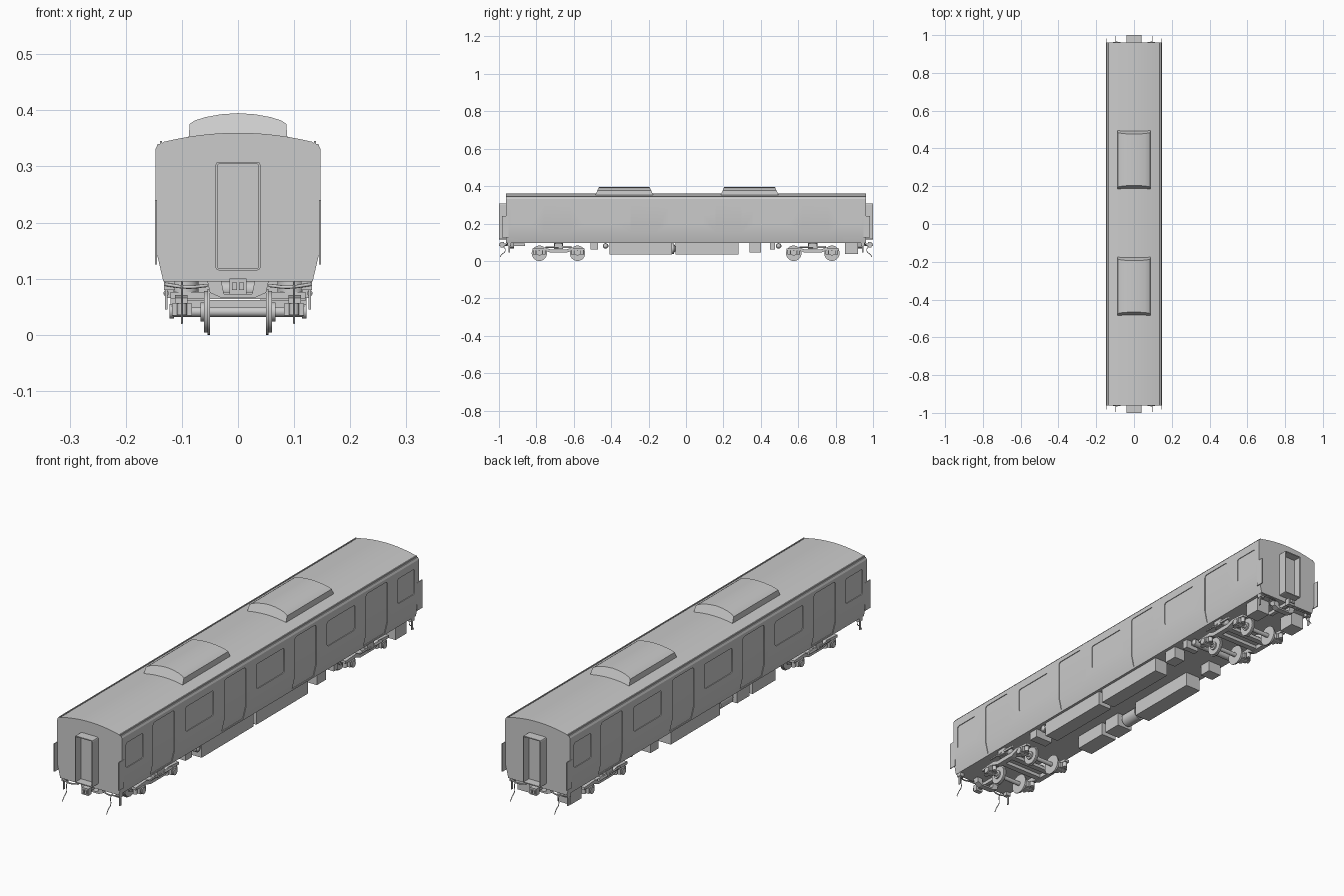
import bpy, bmesh, math
from mathutils import Vector, Matrix

if "Cube" in bpy.data.objects:
    bpy.data.objects.remove(bpy.data.objects["Cube"])


def finish(name, bm, smooth=None):
    bmesh.ops.recalc_face_normals(bm, faces=bm.faces[:])
    me = bpy.data.meshes.new(name)
    bm.to_mesh(me)
    bm.free()
    ob = bpy.data.objects.new(name, me)
    bpy.context.collection.objects.link(ob)
    if smooth:
        shade(ob, smooth)
    return ob


def shade(ob, angle):
    bpy.ops.object.select_all(action='DESELECT')
    ob.select_set(True)
    bpy.context.view_layer.objects.active = ob
    bpy.ops.object.shade_smooth_by_angle(angle=math.radians(angle))


def add_prism(bm, pts, a, b, axis='y'):
    """Extrude an outline: (x, z) along y, or (y, z) along x."""
    def co(p, t):
        return (p[0], t, p[1]) if axis == 'y' else (t, p[0], p[1])
    lo = [bm.verts.new(co(p, a)) for p in pts]
    hi = [bm.verts.new(co(p, b)) for p in pts]
    n = len(pts)
    faces = [bm.faces.new(lo), bm.faces.new(hi[::-1])]
    faces += [bm.faces.new((lo[i], hi[i], hi[(i + 1) % n], lo[(i + 1) % n])) for i in range(n)]
    return faces


def add_box(bm, x0, x1, y0, y1, z0, z1):
    return add_prism(bm, [(x0, z0), (x1, z0), (x1, z1), (x0, z1)], y0, y1)


def add_cyl(bm, c, r, h, axis, r2=None, seg=24):
    rot = {'x': Matrix.Rotation(math.pi / 2, 4, 'Y'),
           'y': Matrix.Rotation(math.pi / 2, 4, 'X'), 'z': Matrix()}[axis]
    bmesh.ops.create_cone(bm, cap_ends=True, segments=seg, radius1=r,
                          radius2=r if r2 is None else r2, depth=h,
                          matrix=Matrix.Translation(c) @ rot)


def box(name, *dims):
    bm = bmesh.new()
    add_box(bm, *dims)
    return finish(name, bm)


def tube(name, pts, r):
    cu = bpy.data.curves.new(name, 'CURVE')
    cu.dimensions = '3D'
    cu.bevel_depth, cu.bevel_resolution, cu.resolution_u = r, 2, 6
    sp = cu.splines.new('BEZIER')
    sp.bezier_points.add(len(pts) - 1)
    for bp, p in zip(sp.bezier_points, pts):
        bp.co = p
        bp.handle_left_type = bp.handle_right_type = 'AUTO'
    ob = bpy.data.objects.new(name, cu)
    bpy.context.collection.objects.link(ob)


def wall_x(z):
    return 0.147 if z > 0.155 else 0.133 + 0.014 * (z - 0.095) / 0.06


# Carriage body: one cross-section extruded lengthwise
half = [(0.133, 0.095), (0.147, 0.155), (0.147, 0.331), (0.143, 0.34), (0.137, 0.34)]
half += [(x, 0.36 - 0.017 * (x / 0.136) ** 2) for x in (0.132, 0.11, 0.088, 0.066, 0.044, 0.022)]
bm = bmesh.new()
add_prism(bm, half + [(0, 0.36)] + [(-x, z) for x, z in half[::-1]], -0.962, 0.962)
body = finish("carriage_body", bm)

# Shallow door and window recesses cut into both sides
bm = bmesh.new()


def recess(y0, y1, z0, z1, depth, rad):
    zs = [z0] + ([0.155] if z0 < 0.155 else []) + [z1]
    for s in (-1, 1):
        pts = [(s * (wall_x(z) - depth), z) for z in zs] + [(s * 0.2, z1), (s * 0.2, z0)]
        fs = add_prism(bm, pts, y0, y1)
        edges = {e for f in fs for e in f.edges
                 if abs(e.verts[0].co.y - e.verts[1].co.y) < 1e-6
                 and abs(e.verts[0].co.z - e.verts[1].co.z) < 1e-6
                 and (z0 > 0.155 or e.verts[0].co.z > 0.155)}
        bmesh.ops.bevel(bm, geom=list(edges), offset=rad, segments=3, profile=0.5, affect='EDGES')


for c in (-0.69, -0.228, 0.228, 0.69):
    recess(c - 0.07, c + 0.07, 0.103, 0.318, 0.003, 0.012)
for c, w in ((-0.88, 0.055), (-0.458, 0.09), (0, 0.09), (0.458, 0.09), (0.88, 0.055)):
    recess(c - w, c + w, 0.2, 0.302, 0.003, 0.008)
cutter = finish("recess_cutter", bm)
cutter.hide_render = True
mod = body.modifiers.new("recesses", 'BOOLEAN')
mod.object, mod.operation, mod.solver = cutter, 'DIFFERENCE', 'EXACT'
bpy.context.view_layer.objects.active = body
bpy.ops.object.modifier_apply(modifier=mod.name)
bpy.data.objects.remove(cutter)
shade(body, 20)

# Rain gutters along the roof edges
for s in (-1, 1):
    box("rain_gutter", *sorted((s * 0.1355, s * 0.139)), -0.962, 0.962, 0.338, 0.345)

# Roof air conditioners with sloping ends
arch = [(0.088, 0.352), (0.086, 0.376), (0.077, 0.382), (0.058, 0.388), (0.03, 0.393)]
for c in (-0.33, 0.34):
    bm = bmesh.new()
    add_prism(bm, arch + [(0, 0.395)] + [(-x, z) for x, z in arch[::-1]], -1, 1)
    for v in bm.verts:
        v.co.y = c + math.copysign(0.155 - (v.co.z - 0.352) * 0.45, v.co.y)
    finish("roof_air_conditioner", bm, 25)

for e in (-1, 1):
    # End gangway: hollow rounded frame with a recessed door
    bm = bmesh.new()
    add_box(bm, -0.04, 0.04, *sorted((e * 0.96, e * 1.0)), 0.115, 0.308)
    bmesh.ops.recalc_face_normals(bm, faces=bm.faces[:])
    ed = [x for x in bm.edges if abs(x.verts[0].co.y - x.verts[1].co.y) > 0.01]
    bmesh.ops.bevel(bm, geom=ed, offset=0.005, segments=2, profile=0.5, affect='EDGES')
    front = max(bm.faces, key=lambda f: e * f.calc_center_median().y)
    bmesh.ops.inset_region(bm, faces=[front], thickness=0.004)
    inner = bmesh.ops.extrude_face_region(bm, geom=[front])
    bmesh.ops.translate(bm, vec=(0, -e * 0.034, 0),
                        verts=[g for g in inner['geom'] if isinstance(g, bmesh.types.BMVert)])
    if front.is_valid:
        bm.faces.remove(front)
    finish("gangway_frame", bm)

    # Coupler, its bracket, and the end beam
    bm = bmesh.new()
    add_box(bm, -0.008, 0.008, *sorted((e * 0.86, e * 0.975)), 0.08, 0.094)
    add_box(bm, -0.015, 0.015, *sorted((e * 0.972, e * 0.992)), 0.072, 0.1)
    for s in (-1, 1):
        add_box(bm, *sorted((s * 0.002, s * 0.011)), *sorted((e * 0.99, e * 0.999)), 0.08, 0.093)
    finish("coupler", bm)
    bm = bmesh.new()
    add_prism(bm, [(-0.055, 0.097), (-0.05, 0.075), (-0.03, 0.066), (0.03, 0.066),
                   (0.05, 0.075), (0.055, 0.097), (0.03, 0.097), (0.025, 0.073),
                   (-0.025, 0.073), (-0.03, 0.097)], *sorted((e * 0.92, e * 0.945)))
    finish("coupler_bracket", bm)
    for s in (-1, 1):
        # Corner fins, end pipes and hanging hoses
        box("corner_fin", *sorted((s * 0.1445, s * 0.148)), *sorted((e * 0.95, e * 0.983)), 0.125, 0.24)
        tube("end_pipe", [(s * 0.055, e * 0.955, 0.088), (s * 0.09, e * 0.962, 0.085),
                          (s * 0.13, e * 0.955, 0.09)], 0.003)
        tube("air_hose", [(s * 0.1, e * 0.955, 0.094), (s * 0.1, e * 0.968, 0.08),
                          (s * 0.1, e * 0.968, 0.05), (s * 0.1, e * 0.985, 0.035),
                          (s * 0.1, e * 0.995, 0.02)], 0.0016)
        bm = bmesh.new()
        add_box(bm, *sorted((s * 0.112, s * 0.132)), *sorted((e * 0.935, e * 0.955)), 0.08, 0.096)
        add_box(bm, *sorted((s * 0.126, s * 0.13)), *sorted((e * 0.94, e * 0.95)), 0.045, 0.082)
        finish("end_step", bm)

# Bogies
frame = [(-0.14, 0.066), (-0.14, 0.056), (-0.075, 0.056), (-0.045, 0.045), (0.045, 0.045),
         (0.075, 0.056), (0.14, 0.056), (0.14, 0.066), (0.07, 0.071), (0.045, 0.062),
         (-0.045, 0.062), (-0.07, 0.071)]
for c in (-0.682, 0.678):
    for dy in (-0.102, 0.102):
        y = c + dy
        bm = bmesh.new()
        add_cyl(bm, (0, y, 0.041), 0.009, 0.23, 'x', seg=16)
        for s in (-1, 1):
            add_cyl(bm, (s * 0.057, y, 0.041), 0.037, 0.008, 'x', seg=32)
            add_cyl(bm, (s * 0.052, y, 0.041), 0.041, 0.004, 'x', seg=32)
            add_cyl(bm, (s * 0.063, y, 0.041), 0.017, 0.008, 'x')
        finish("wheelset", bm, 30)
        bm = bmesh.new()
        for s in (-1, 1):
            add_box(bm, *sorted((s * 0.082, s * 0.118)), y - 0.018, y + 0.018, 0.034, 0.056)
            add_cyl(bm, (s * 0.118, y, 0.042), 0.013, 0.008, 'x')
            for k in (-0.025, 0.025):
                add_cyl(bm, (s * 0.1, y + k, 0.05), 0.009, 0.03, 'z', seg=16)
        finish("axle_boxes", bm, 30)
    bm = bmesh.new()
    for s in (-1, 1):
        add_prism(bm, [(c + p[0], p[1]) for p in frame], s * 0.09, s * 0.112, 'x')
        add_box(bm, *sorted((s * 0.114, s * 0.128)), c - 0.022, c + 0.022, 0.066, 0.092)
    for k in (-0.03, 0.03):
        add_box(bm, -0.095, 0.095, c + k - 0.012, c + k + 0.012, 0.048, 0.062)
    add_box(bm, -0.12, 0.12, c - 0.025, c + 0.025, 0.064, 0.076)
    finish("bogie_frame", bm)
    bm = bmesh.new()
    for s in (-1, 1):
        add_cyl(bm, (s * 0.095, c, 0.085), 0.025, 0.022, 'z')
        add_cyl(bm, (s * 0.127, c - 0.035, 0.074), 0.004, 0.07, 'y', seg=12)
        add_cyl(bm, (s * 0.127, c + 0.045, 0.074), 0.006, 0.05, 'y', seg=12)
    finish("air_springs_and_dampers", bm, 30)

# Underfloor equipment boxes: x0, x1, y0, y1, bottom z
for name, x0, x1, y0, y1, z in (
        ("equipment_case", 0.06, 0.122, -0.41, -0.075, 0.035),
        ("equipment_case", 0.06, 0.122, -0.055, 0.28, 0.035),
        ("small_case", 0.07, 0.12, 0.34, 0.40, 0.046),
        ("small_case", 0.06, 0.12, 0.45, 0.475, 0.06),
        ("small_case", 0.04, 0.12, -0.51, -0.47, 0.06),
        ("equipment_case", -0.12, -0.05, -0.05, 0.27, 0.035),
        ("battery_case", -0.12, -0.05, -0.24, -0.16, 0.04),
        ("battery_case", -0.12, -0.05, -0.41, -0.26, 0.04),
        ("small_case", -0.12, -0.06, 0.35, 0.40, 0.05),
        ("end_case", -0.12, -0.06, 0.85, 0.92, 0.036),
        ("end_case", 0.06, 0.12, 0.85, 0.92, 0.036)):
    box(name, x0, x1, y0, y1, z, 0.097)

# Air tanks with domed ends
for x, y, z, r, h, ax in ((-0.085, -0.105, 0.066, 0.028, 0.08, 'y'),
                          (0.08, -0.43, 0.08, 0.015, 0.08, 'x'),
                          (0.0, 0.495, 0.08, 0.015, 0.2, 'x')):
    bm = bmesh.new()
    add_cyl(bm, (x, y, z), r, h, ax)
    d = Vector((1, 0, 0)) if ax == 'x' else Vector((0, 1, 0))
    for s in (-1, 1):
        bmesh.ops.create_uvsphere(bm, u_segments=16, v_segments=10, radius=r * 0.98,
                                  matrix=Matrix.Translation(Vector((x, y, z)) + d * s * (h / 2 - r * 0.55)))
    finish("air_tank", bm, 30)
